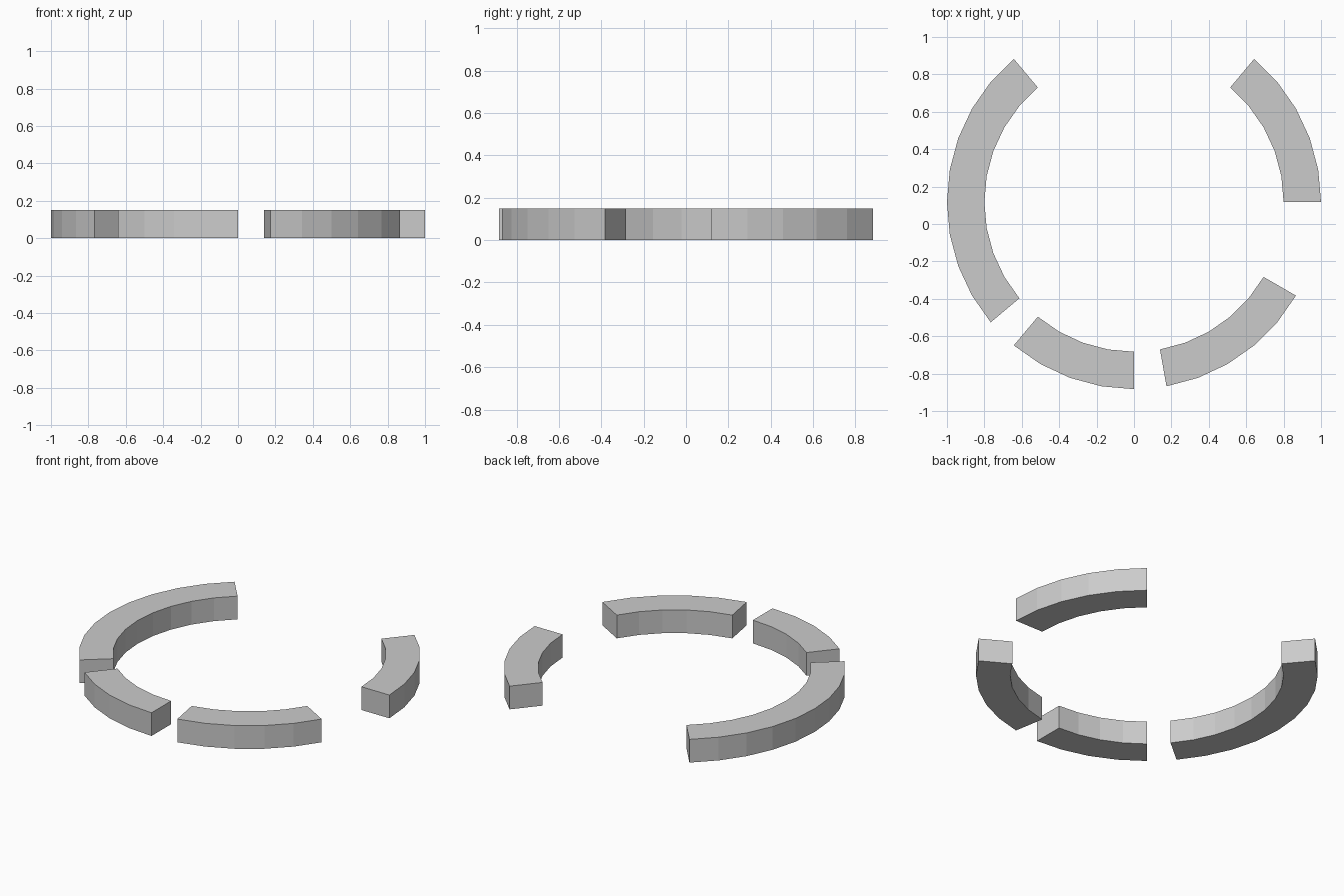
import bpy
import bmesh
from math import cos, sin, radians

if "Cube" in bpy.data.objects:
    bpy.data.objects.remove(bpy.data.objects["Cube"])

CENTRE_Y = 0.117
R_OUT, R_IN, HEIGHT, STEP = 1.0, 0.8, 0.15, 10


def ring_segment(name, start, end):
    """Flat-faceted arc block, swept from a rectangular section."""
    bm = bmesh.new()
    section = [(R_IN, 0), (R_OUT, 0), (R_OUT, HEIGHT), (R_IN, HEIGHT)]
    rings = []
    for deg in range(start, end + 1, STEP):
        a = radians(deg)
        rings.append([bm.verts.new((r * cos(a), r * sin(a) + CENTRE_Y, z))
                      for r, z in section])
    for a, b in zip(rings, rings[1:]):
        for i in range(4):
            j = (i + 1) % 4
            bm.faces.new((a[i], a[j], b[j], b[i]))
    # end caps
    bm.faces.new(rings[0])
    bm.faces.new(rings[-1])
    bmesh.ops.recalc_face_normals(bm, faces=bm.faces)
    mesh = bpy.data.meshes.new(name)
    bm.to_mesh(mesh)
    bm.free()
    bpy.context.collection.objects.link(bpy.data.objects.new(name, mesh))


# Four pieces of the broken ring, by start and end angle
ring_segment("back_right_segment", 0, 50)
ring_segment("left_segment", 130, 220)
ring_segment("front_left_segment", 230, 270)
ring_segment("front_right_segment", 280, 330)
